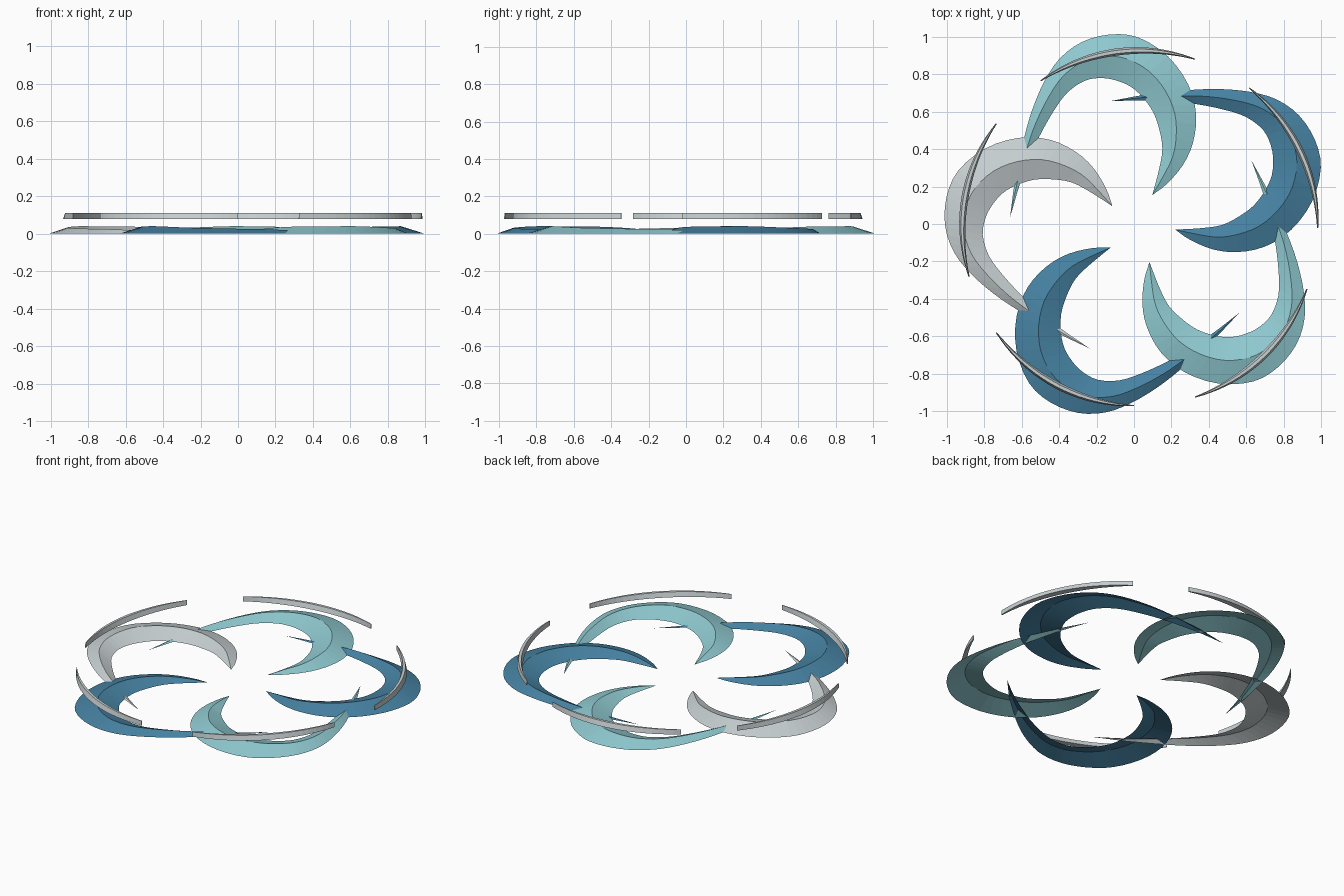
import bpy, bmesh, math
from mathutils import Vector, Matrix

if "Cube" in bpy.data.objects:
    bpy.data.objects.remove(bpy.data.objects["Cube"])

CENTRE = Vector((0.032, -0.022, 0))


def material(name, rgb):
    m = bpy.data.materials.new(name)
    m.diffuse_color = (*rgb, 1)
    m.use_nodes = True
    m.node_tree.nodes["Principled BSDF"].inputs["Base Color"].default_value = m.diffuse_color
    return m


blue = material("deep blue", (0.062, 0.225, 0.365))
teal = material("pale teal", (0.28, 0.60, 0.645))
grey = material("light grey", (0.58, 0.635, 0.645))


def spline(pts, steps=3):
    """Catmull-Rom curve through the points."""
    p = [Vector(q) for q in pts]
    p = [2 * p[0] - p[1]] + p + [2 * p[-1] - p[-2]]
    out = []
    for i in range(1, len(p) - 2):
        a, b, c, d = p[i - 1:i + 3]
        for s in range(steps):
            t = s / steps
            out.append(0.5 * (2 * b + (c - a) * t + (2 * a - 5 * b + 4 * c - d) * t * t
                              + (3 * b - a - 3 * c + d) * t ** 3))
    return out + [p[-2]]


def loft(name, rows, mat, closed=False):
    """Skin a list of cross-sections."""
    bm = bmesh.new()
    vr = [[bm.verts.new(v) for v in row] for row in rows]
    n = len(rows[0])
    for r0, r1 in zip(vr, vr[1:]):
        for j in range(n if closed else n - 1):
            k = (j + 1) % n
            bm.faces.new((r0[j], r1[j], r1[k], r0[k]))
    if closed:
        bm.faces.new(vr[0])
        bm.faces.new(vr[-1][::-1])
    bmesh.ops.remove_doubles(bm, verts=bm.verts, dist=1e-5)
    bmesh.ops.recalc_face_normals(bm, faces=bm.faces)
    if not closed:
        if sum(f.normal.z for f in bm.faces) < 0:
            bmesh.ops.reverse_faces(bm, faces=bm.faces)
    me = bpy.data.meshes.new(name)
    bm.to_mesh(me)
    bm.free()
    me.materials.append(mat)
    ob = bpy.data.objects.new(name, me)
    bpy.context.collection.objects.link(ob)
    return ob


# Crescent outlines from inner tip to tail, seen from above
outer = spline([(0.22, -0.03), (0.30, -0.085), (0.42, -0.135), (0.55, -0.15),
                (0.70, -0.12), (0.84, -0.03), (0.95, 0.12), (0.997, 0.30),
                (0.965, 0.45), (0.88, 0.58), (0.76, 0.665), (0.62, 0.705),
                (0.46, 0.72), (0.30, 0.715), (0.08, 0.693), (-0.13, 0.655)])
inner = spline([(0.22, -0.03), (0.36, -0.022), (0.47, -0.005), (0.56, 0.04),
                (0.64, 0.10), (0.70, 0.18), (0.735, 0.26), (0.742, 0.345),
                (0.73, 0.42), (0.69, 0.50), (0.60, 0.57), (0.48, 0.61),
                (0.33, 0.64), (0.20, 0.652), (0.05, 0.66), (-0.13, 0.655)])
crescent_rows = []
for o, i in zip(outer, inner):
    ridge = (o + i) / 2
    h = 0.155 * (o - i).length
    crescent_rows.append([Vector((o.x, o.y, 0)) - CENTRE,
                          Vector((ridge.x, ridge.y, h)) - CENTRE,
                          Vector((i.x, i.y, 0)) - CENTRE])

# Floating rim arc: thin blade that narrows toward both ends
arc_rows = []
N = 20
for s in range(N + 1):
    t = s / N
    a = math.radians(52 * t)
    w = 0.003 + 0.016 * math.sin(math.pi * t)
    d = Vector((math.cos(a), math.sin(a), 0))
    arc_rows.append([d * (0.948 + w * k) + Vector((0, 0, z))
                     for k, z in ((-1, 0.08), (1, 0.08), (0.45, 0.11), (-0.45, 0.11))])

# Five crescents and arcs around the centre
for k, mat in enumerate((blue, teal, grey, blue, teal)):
    turn = Matrix.Translation(CENTRE) @ Matrix.Rotation(math.radians(72 * k), 4, 'Z')
    loft(f"crescent_blade_{k + 1}", [[turn @ v for v in r] for r in crescent_rows], mat)
    loft(f"rim_arc_{k + 1}", [[turn @ v for v in r] for r in arc_rows], grey, closed=True)
